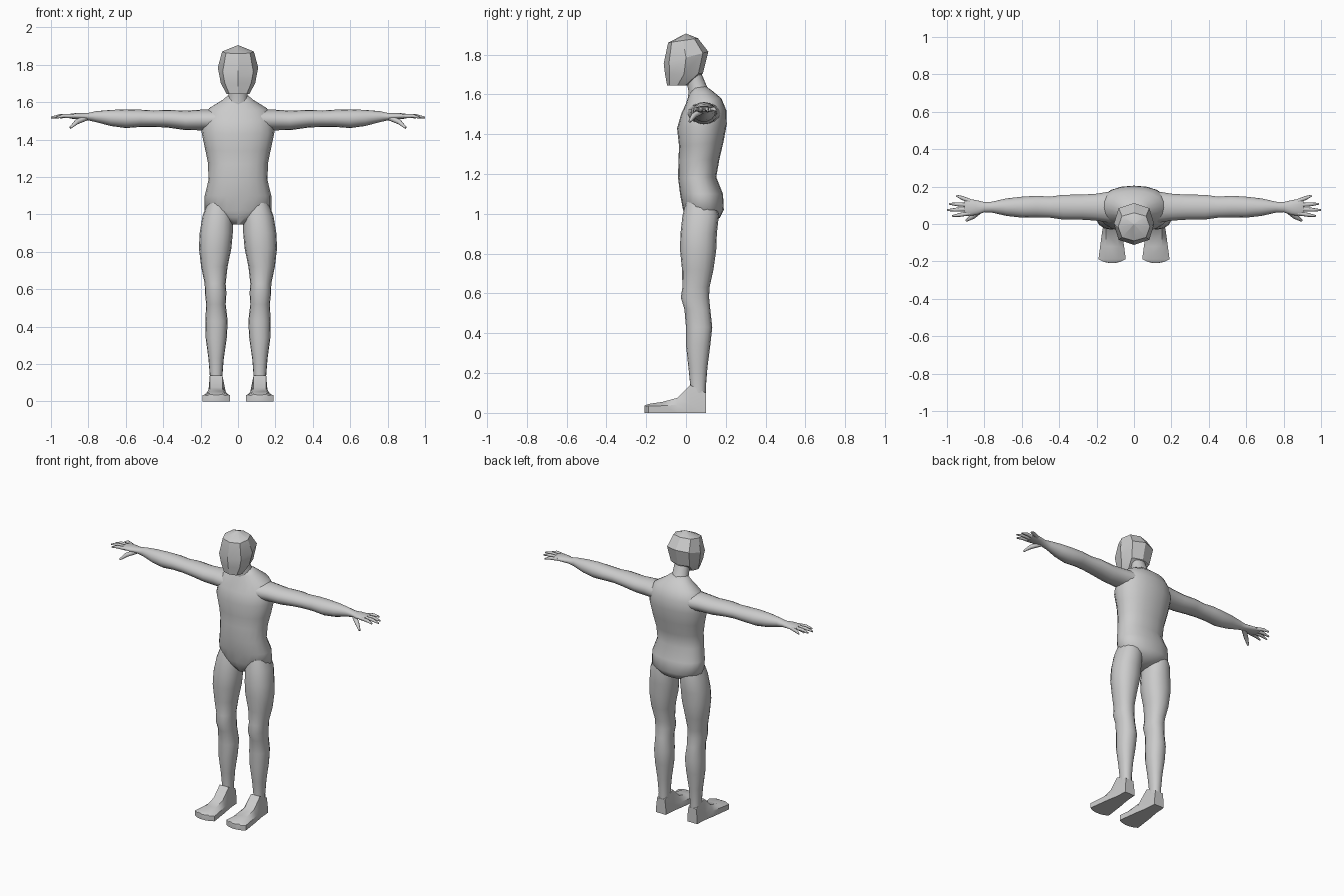
import bpy, bmesh, math
from mathutils import Vector as V


def oval(c, u, v, n=16, p=2.0):
    """Superellipse ring around c spanned by half-axes u and v."""
    pts = []
    for i in range(n):
        a = 2 * math.pi * i / n
        s, t = math.cos(a), math.sin(a)
        pts.append(V(c) + V(u) * math.copysign(abs(s) ** (2 / p), s)
                   + V(v) * math.copysign(abs(t) ** (2 / p), t))
    return pts


def loft(name, rings, mirror=False, angle=60):
    """Skin a list of equal-length rings, cap both ends, optionally mirror in x."""
    bm = bmesh.new()
    loops = [[bm.verts.new(p) for p in r] for r in rings]
    n = len(loops[0])
    for a, b in zip(loops, loops[1:]):
        for i in range(n):
            j = (i + 1) % n
            bm.faces.new((a[i], a[j], b[j], b[i]))
    bm.faces.new(loops[0])
    bm.faces.new(loops[-1])
    bmesh.ops.remove_doubles(bm, verts=bm.verts, dist=0.0005)
    bmesh.ops.recalc_face_normals(bm, faces=bm.faces)
    me = bpy.data.meshes.new(name)
    bm.to_mesh(me)
    bm.free()
    ob = bpy.data.objects.new(name, me)
    bpy.context.collection.objects.link(ob)
    bpy.ops.object.select_all(action='DESELECT')
    ob.select_set(True)
    bpy.context.view_layer.objects.active = ob
    bpy.ops.object.shade_smooth_by_angle(angle=math.radians(angle))
    if mirror:
        ob.modifiers.new("mirror", 'MIRROR').use_mirror_merge = False
    return ob


def upright(rows, n=16, p=2.0):
    """Rings from rows: front y, front z, back y, back z, left x, right x."""
    return [oval(((x0 + x1) / 2, (yf + yb) / 2, (zf + zb) / 2),
                 ((x1 - x0) / 2, 0, 0), (0, (yb - yf) / 2, (zb - zf) / 2), n, p)
            for yf, zf, yb, zb, x0, x1 in rows]


def sym(rows):
    return [(a, b, c, d, -w, w) for a, b, c, d, w in rows]


# head: faceted, eight-sided
loft("head", upright(sym([
    (-.095, 1.645, .01, 1.645, .062),
    (-.105, 1.70, .085, 1.705, .092),
    (-.112, 1.755, .112, 1.815, .108),
    (-.09, 1.86, .06, 1.882, .085),
    (-.002, 1.905, .002, 1.905, .002)]), 8, 2.5), angle=25)

# neck
loft("neck", upright(sym([
    (.01, 1.56, .14, 1.59, .072),
    (.012, 1.62, .105, 1.64, .052),
    (-.002, 1.69, .08, 1.70, .05)]), 12))

# torso, from crotch to shoulders
loft("torso", upright(sym([
    (.02, .945, .12, .955, .035),
    (-.005, .985, .17, .98, .11),
    (-.015, 1.02, .19, 1.02, .178),
    (-.03, 1.10, .186, 1.10, .178),
    (-.04, 1.18, .152, 1.185, .158),
    (-.038, 1.27, .168, 1.275, .16),
    (-.035, 1.34, .188, 1.36, .176),
    (-.045, 1.43, .205, 1.45, .195),
    (-.025, 1.50, .203, 1.52, .188),
    (.0, 1.555, .178, 1.58, .155),
    (.015, 1.60, .13, 1.62, .085),
    (.03, 1.63, .10, 1.64, .055)]), 20, 2.2))

# legs: front y, back y, z, inner x, outer x
legs = [(.0, .15, 1.06, .04, .165), (-.018, .165, .99, .028, .190),
        (-.028, .155, .90, .028, .205), (-.03, .152, .82, .035, .209),
        (-.02, .138, .72, .056, .197), (-.018, .118, .63, .066, .178),
        (-.026, .116, .58, .062, .177), (-.008, .122, .52, .066, .170),
        (0, .132, .43, .055, .175), (.0, .122, .34, .060, .173),
        (.012, .108, .23, .076, .158), (.022, .1, .13, .084, .150),
        (.02, .1, .03, .082, .152)]
loft("leg", upright([(f, z, b, z, i, o) for f, b, z, i, o in legs], 16, 2.2), True)


# feet: flat-soled wedges, rows of y, half width, side height, top height
def sole(y, w, side, top):
    t = min(w * .8, .034)
    cx = .117
    return [(cx - w, y, 0), (cx + w, y, 0), (cx + w, y, side),
            (cx + t, y, top), (cx - t, y, top), (cx - w, y, side)]


loft("foot", [sole(*r) for r in [
    (.1, .036, .04, .10), (.02, .042, .045, .14), (-.045, .054, .04, .075),
    (-.12, .064, .036, .055), (-.188, .073, .034, .045),
    (-.202, .045, .033, .039), (-.209, .015, .032, .035)]], True, 35)

# arms with palm: x, centre y, half depth, centre z, half height
arms = [(.12, .09, .085, 1.505, .055), (.20, .09, .072, 1.505, .055),
        (.28, .09, .067, 1.503, .052), (.38, .09, .066, 1.512, .047),
        (.45, .09, .056, 1.512, .044), (.52, .093, .058, 1.514, .046),
        (.60, .09, .056, 1.512, .050), (.68, .09, .047, 1.516, .043),
        (.76, .09, .029, 1.523, .029), (.80, .09, .027, 1.523, .020),
        (.845, .088, .040, 1.525, .018), (.89, .089, .046, 1.526, .014),
        (.905, .09, .042, 1.525, .010)]
loft("arm", [oval((x, y, z), (0, dy, 0), (0, 0, dz))
             for x, y, dy, z, dz in arms], True)


# fingers and thumb: tapered from root to tip with a bent middle
def digit(name, root, mid, tip, r):
    d = (V(tip) - V(root)).normalized()
    u = d.cross(V((0, 0, 1))).normalized()
    w = u.cross(d)
    loft(name, [oval(c, u * r * k, w * r * k, 8)
                for c, k in ((root, 1.1), (mid, 1), (tip, .45))], True)


for name, y0, y1, xe in (("index_finger", .058, .042, .972),
                         ("middle_finger", .080, .074, 1.0),
                         ("ring_finger", .101, .108, .988),
                         ("little_finger", .122, .152, .95)):
    digit(name, (.875, y0, 1.525), (.4 * .875 + .6 * xe, .4 * y0 + .6 * y1, 1.527),
          (xe, y1, 1.518), .0105)
digit("thumb", (.815, .078, 1.515), (.862, .04, 1.495), (.897, .018, 1.463), .014)
